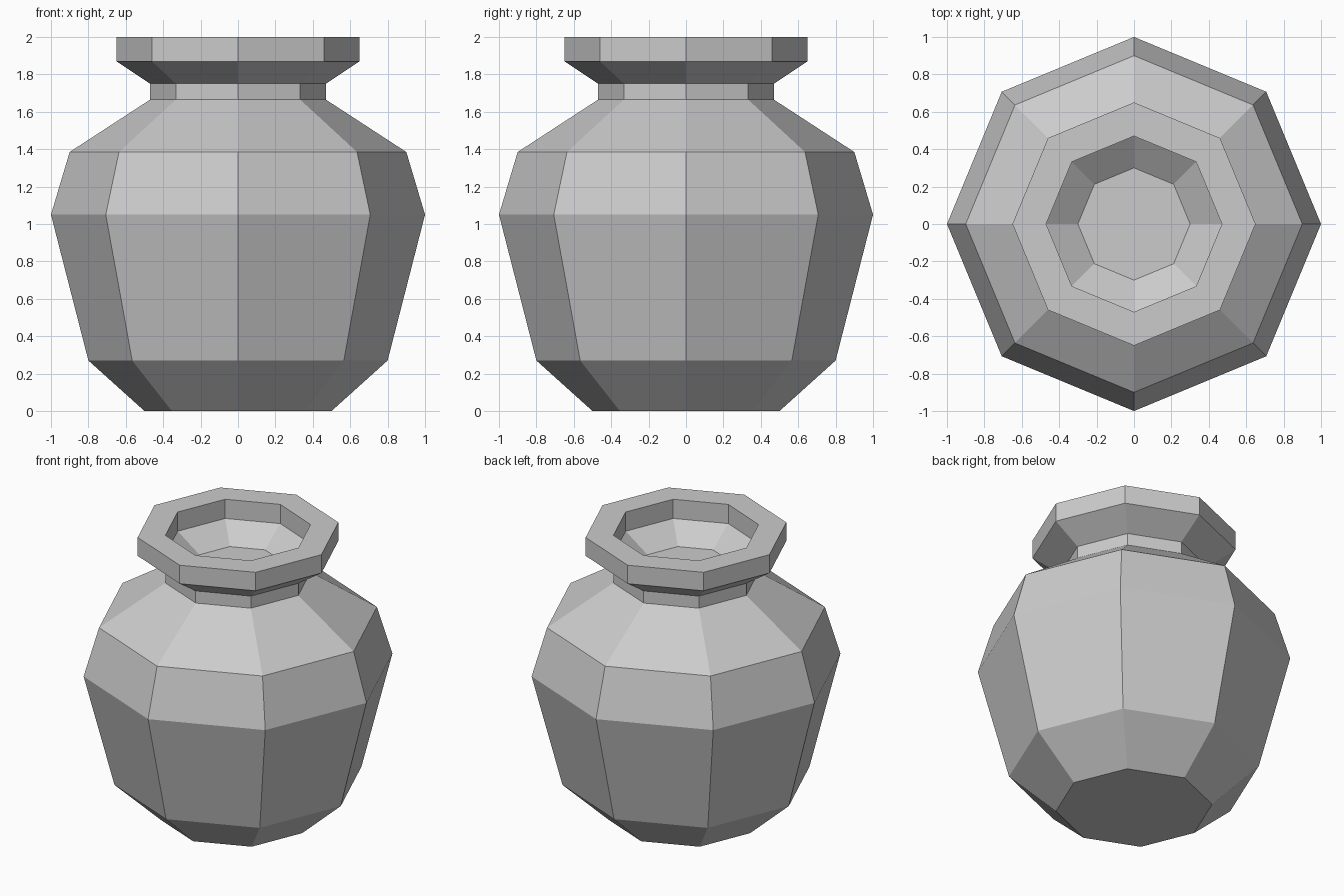
import bpy
import bmesh
from math import cos, sin, tau

cube = bpy.data.objects.get("Cube")
if cube:
    bpy.data.objects.remove(cube, do_unlink=True)

SIDES = 8

# Plain grey clay
clay = bpy.data.materials.new("grey clay")
clay.use_nodes = True
colour = (0.6, 0.6, 0.6, 1)
clay.diffuse_color = colour
clay.node_tree.nodes["Principled BSDF"].inputs["Base Color"].default_value = colour

# Jar outline as (radius, height), from the base up and into the mouth
profile = [
    (0.50, 0.0),     # base
    (0.80, 0.27),    # lower belly
    (1.00, 1.05),    # widest belly
    (0.90, 1.385),   # shoulder
    (0.47, 1.665),   # neck bottom
    (0.47, 1.75),    # neck top
    (0.65, 1.87),    # lip underside
    (0.65, 2.0),     # lip outer edge
    (0.47, 2.0),     # lip inner edge
    (0.47, 1.865),   # mouth wall
    (0.30, 1.745),   # mouth floor
]


def lathe(name, outline, material):
    """Turn an outline round z into a closed, flat-sided solid."""
    bm = bmesh.new()
    rings = [[bm.verts.new((r * cos(tau * i / SIDES), r * sin(tau * i / SIDES), z))
              for i in range(SIDES)] for r, z in outline]
    for low, high in zip(rings, rings[1:]):
        for i in range(SIDES):
            j = (i + 1) % SIDES
            bm.faces.new((low[i], low[j], high[j], high[i]))
    bm.faces.new(rings[0][::-1])
    bm.faces.new(rings[-1])
    bmesh.ops.recalc_face_normals(bm, faces=bm.faces)
    mesh = bpy.data.meshes.new(name)
    bm.to_mesh(mesh)
    bm.free()
    mesh.materials.append(material)
    obj = bpy.data.objects.new(name, mesh)
    bpy.context.collection.objects.link(obj)
    return obj


lathe("jar", profile, clay)
